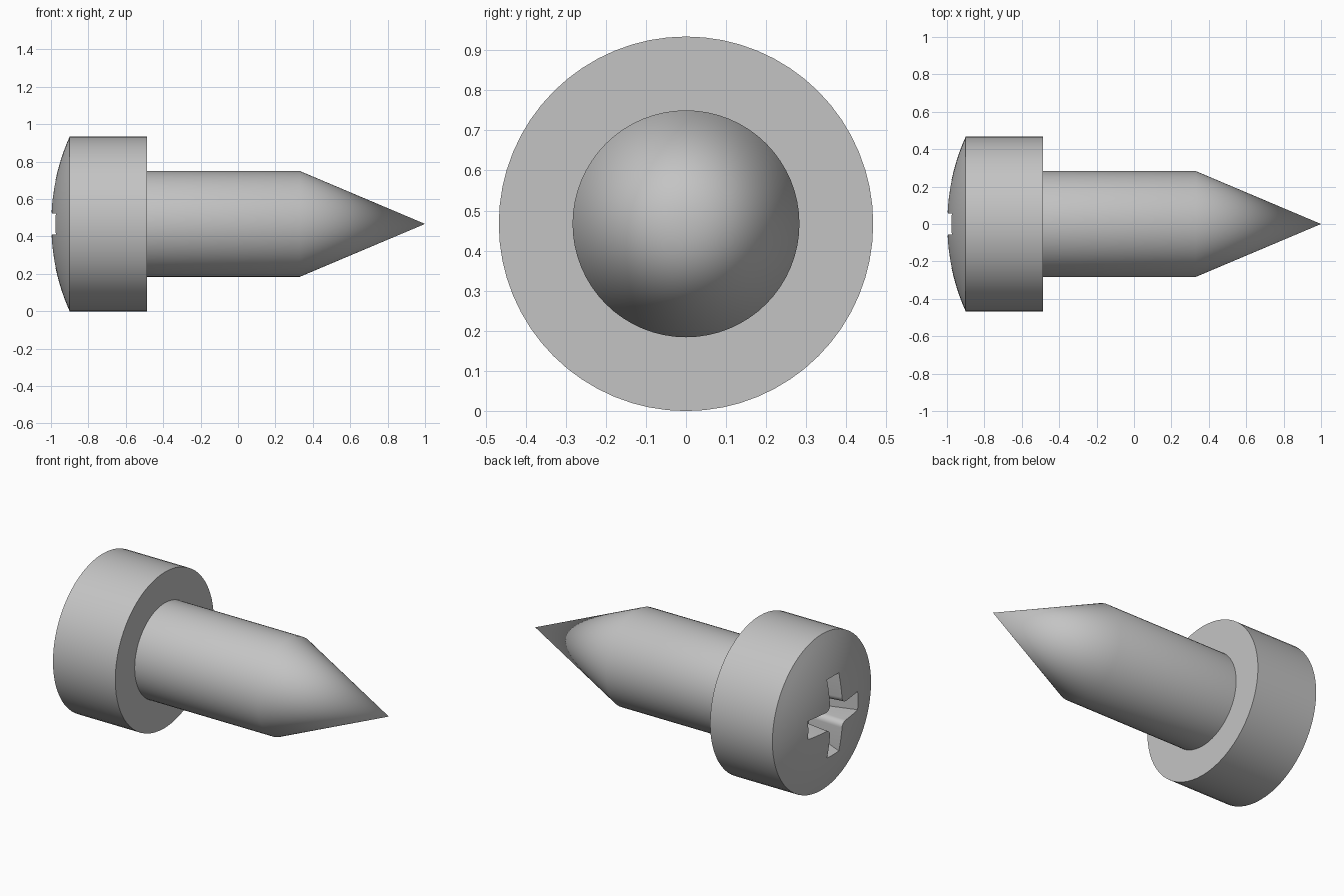
import bpy, bmesh, math
from mathutils import Matrix, Vector

cube = bpy.data.objects.get("Cube")
if cube:
    bpy.data.objects.remove(cube, do_unlink=True)

HEAD_R, SHANK_R = 0.467, 0.283
AXIS_Z = HEAD_R
SEGMENTS = 64

steel = bpy.data.materials.new("grey steel")
steel.use_nodes = True
steel.diffuse_color = (0.55, 0.55, 0.55, 1)
steel.node_tree.nodes["Principled BSDF"].inputs["Base Color"].default_value = (0.55, 0.55, 0.55, 1)


def add_object(name, bm):
    bmesh.ops.recalc_face_normals(bm, faces=bm.faces)
    mesh = bpy.data.meshes.new(name)
    bm.to_mesh(mesh)
    bm.free()
    mesh.materials.append(steel)
    obj = bpy.data.objects.new(name, mesh)
    obj.location.z = AXIS_Z
    bpy.context.collection.objects.link(obj)
    return obj


def lathe(name, profile):
    """Revolve (x, radius) points about the x axis."""
    bm = bmesh.new()
    verts = [bm.verts.new((x, 0, r)) for x, r in profile]
    edges = [bm.edges.new(pair) for pair in zip(verts, verts[1:])]
    bmesh.ops.spin(bm, geom=verts + edges, cent=(0, 0, 0), axis=(1, 0, 0),
                   angle=math.tau, steps=SEGMENTS)
    bmesh.ops.remove_doubles(bm, verts=bm.verts, dist=0.0001)
    return add_object(name, bm)


def select_only(obj):
    bpy.ops.object.select_all(action="DESELECT")
    obj.select_set(True)
    bpy.context.view_layer.objects.active = obj


# Domed head: shallow spherical cap, cylindrical rim and flat underside
sag = 0.1
dome_r = (HEAD_R ** 2 + sag ** 2) / (2 * sag)
dome = []
for i in range(13):
    r = HEAD_R * i / 12
    dome.append((-1 + dome_r - math.sqrt(dome_r ** 2 - r ** 2), r))
head = lathe("screw_head", dome + [(-0.487, HEAD_R), (-0.487, 0)])

# Plain shank running into a conical point
shank = lathe("shank_and_point", [(-0.52, 0), (-0.52, SHANK_R), (0.33, SHANK_R), (1, 0)])


# Tapered cross recess with rounded inner corners
def cross_outline(length, half_width, fillet):
    quarter = [Vector((length, -half_width)), Vector((length, half_width))]
    c = half_width + fillet
    for i in range(7):
        a = math.radians(270 - 15 * i)
        quarter.append(Vector((c + fillet * math.cos(a), c + fillet * math.sin(a))))
    return [Matrix.Rotation(k * math.pi / 2, 2) @ p for k in range(4) for p in quarter]


bm = bmesh.new()
rings = []
for x, length, half_width in ((-1.05, 0.255, 0.058), (-0.975, 0.235, 0.056), (-0.78, 0.15, 0.045)):
    rings.append([bm.verts.new((x, p.x, p.y)) for p in cross_outline(length, half_width, 0.035)])
count = len(rings[0])
for a, b in zip(rings, rings[1:]):
    for i in range(count):
        j = (i + 1) % count
        bm.faces.new((a[i], a[j], b[j], b[i]))
bm.faces.new(rings[0])
bm.faces.new(rings[-1])
cutter = add_object("recess_cutter", bm)
cutter.hide_render = True

cut = head.modifiers.new("cross recess", "BOOLEAN")
cut.operation = "DIFFERENCE"
cut.solver = "EXACT"
cut.object = cutter
select_only(head)
bpy.ops.object.modifier_apply(modifier=cut.name)
bpy.data.objects.remove(cutter, do_unlink=True)

# Smooth round surfaces, crisp rims
for obj in (head, shank):
    select_only(obj)
    bpy.ops.object.shade_smooth_by_angle(angle=math.radians(30))
